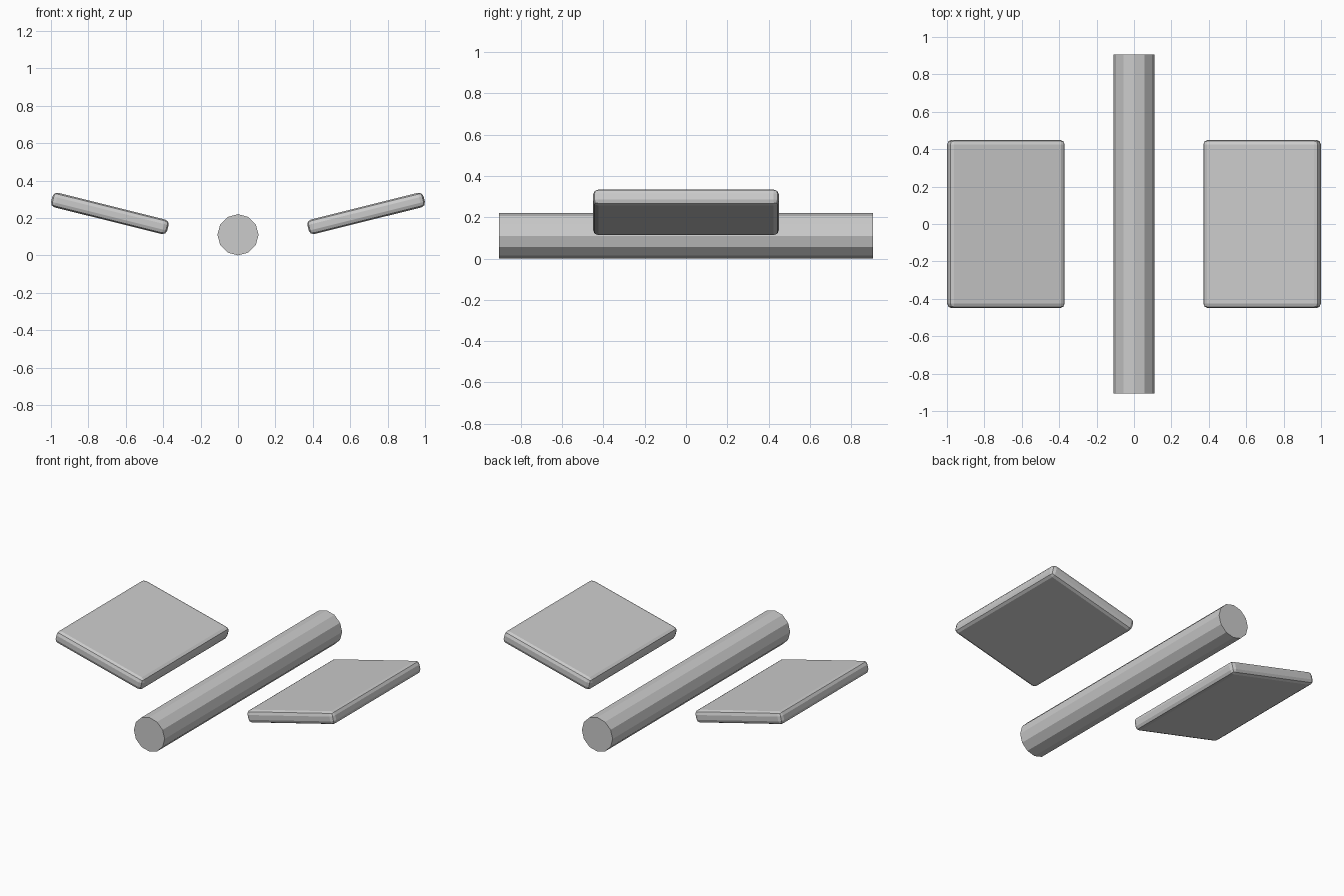
import bpy, math

cube = bpy.data.objects.get("Cube")
if cube:
    bpy.data.objects.remove(cube, do_unlink=True)

# Single grey material
grey = bpy.data.materials.new("light_grey")
grey.use_nodes = True
colour = (0.6, 0.6, 0.6, 1)
grey.diffuse_color = colour
grey.node_tree.nodes["Principled BSDF"].inputs["Base Color"].default_value = colour

# Central twelve-sided bar, lying front to back
RADIUS = 0.11
bpy.ops.mesh.primitive_cylinder_add(vertices=12, radius=RADIUS, depth=1.81,
                                    location=(0, 0, RADIUS),
                                    rotation=(math.pi / 2, 0, 0))
bar = bpy.context.object
bar.name = "central_bar"
bar.data.materials.append(grey)


# Tilted side panels with rounded edges
def add_panel(name, side):
    bpy.ops.mesh.primitive_cube_add(size=1, location=(side * 0.685, 0, 0.224))
    panel = bpy.context.object
    panel.name = name
    panel.scale = (0.64, 0.9, 0.08)
    bpy.ops.object.transform_apply(location=False, rotation=False, scale=True)
    panel.rotation_euler.y = -side * math.radians(14)
    bevel = panel.modifiers.new("rounded_edges", "BEVEL")
    bevel.width = 0.025
    bevel.segments = 2
    panel.data.materials.append(grey)


add_panel("left_panel", 1)
add_panel("right_panel", -1)
